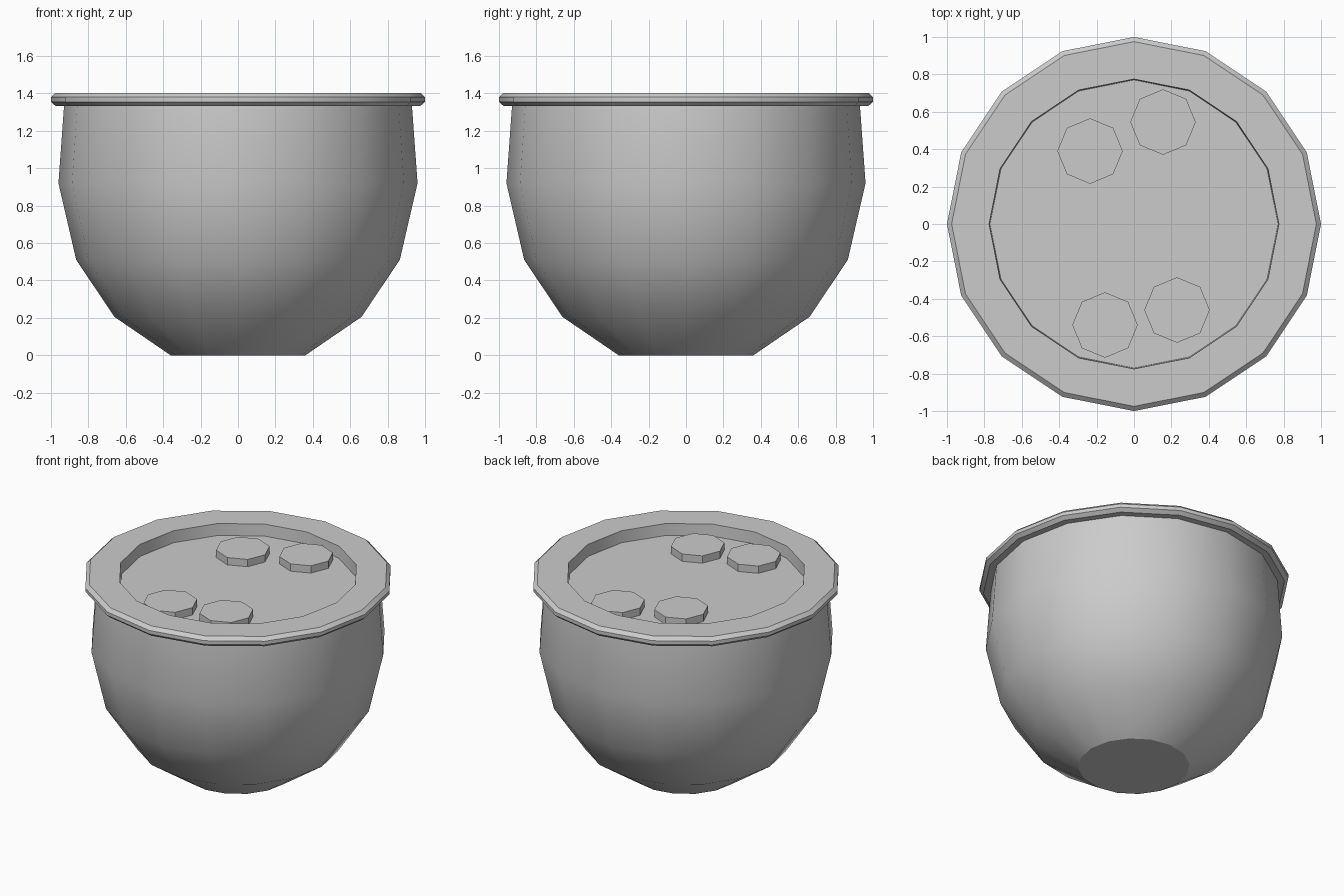
import bpy, bmesh
from math import cos, sin, tau, radians

if "Cube" in bpy.data.objects:
    bpy.data.objects.remove(bpy.data.objects["Cube"])


def lathe(name, profile, sides, cap_start=False, cap_end=False, closed=False, center=(0, 0)):
    """Revolve a (radius, z) profile around the vertical axis."""
    bm = bmesh.new()
    rings = [[bm.verts.new((r * cos(tau * i / sides), r * sin(tau * i / sides), z))
              for i in range(sides)] for r, z in profile]
    pairs = list(zip(rings, rings[1:]))
    if closed:
        pairs.append((rings[-1], rings[0]))
    for a, b in pairs:
        for i in range(sides):
            j = (i + 1) % sides
            bm.faces.new((a[i], a[j], b[j], b[i]))
    if cap_start:
        bm.faces.new(rings[0][::-1])
    if cap_end:
        bm.faces.new(rings[-1])
    mesh = bpy.data.meshes.new(name)
    bm.to_mesh(mesh)
    bm.free()
    obj = bpy.data.objects.new(name, mesh)
    obj.location = (*center, 0)
    bpy.context.collection.objects.link(obj)
    bpy.ops.object.select_all(action='DESELECT')
    obj.select_set(True)
    bpy.context.view_layer.objects.active = obj
    bpy.ops.object.shade_smooth_by_angle(angle=radians(30))
    return obj


SIDES = 16
SOUP_Z = 1.32

# Rounded bowl with a flat foot
lathe("bowl_body", [(0.36, 0), (0.66, 0.205), (0.865, 0.51), (0.96, 0.92), (0.93, 1.335)],
      SIDES, cap_start=True)

# Wide chamfered rim with the inner wall down to the soup
lathe("bowl_rim", [(0.77, SOUP_Z), (0.93, 1.333), (0.975, 1.333), (1.0, 1.355), (1.0, 1.38),
                   (0.975, 1.403), (0.775, 1.403)], SIDES, closed=True)

# Soup surface
lathe("soup_surface", [(0.772, SOUP_Z)], SIDES, cap_end=True)

# Eight-sided slices floating in the soup
for n, pos in enumerate([(-0.235, 0.39), (0.155, 0.545), (0.23, -0.46), (-0.155, -0.54)]):
    lathe(f"floating_slice_{n + 1}", [(0.175, SOUP_Z - 0.01), (0.175, 1.372)], 8,
          cap_start=True, cap_end=True, center=pos)
